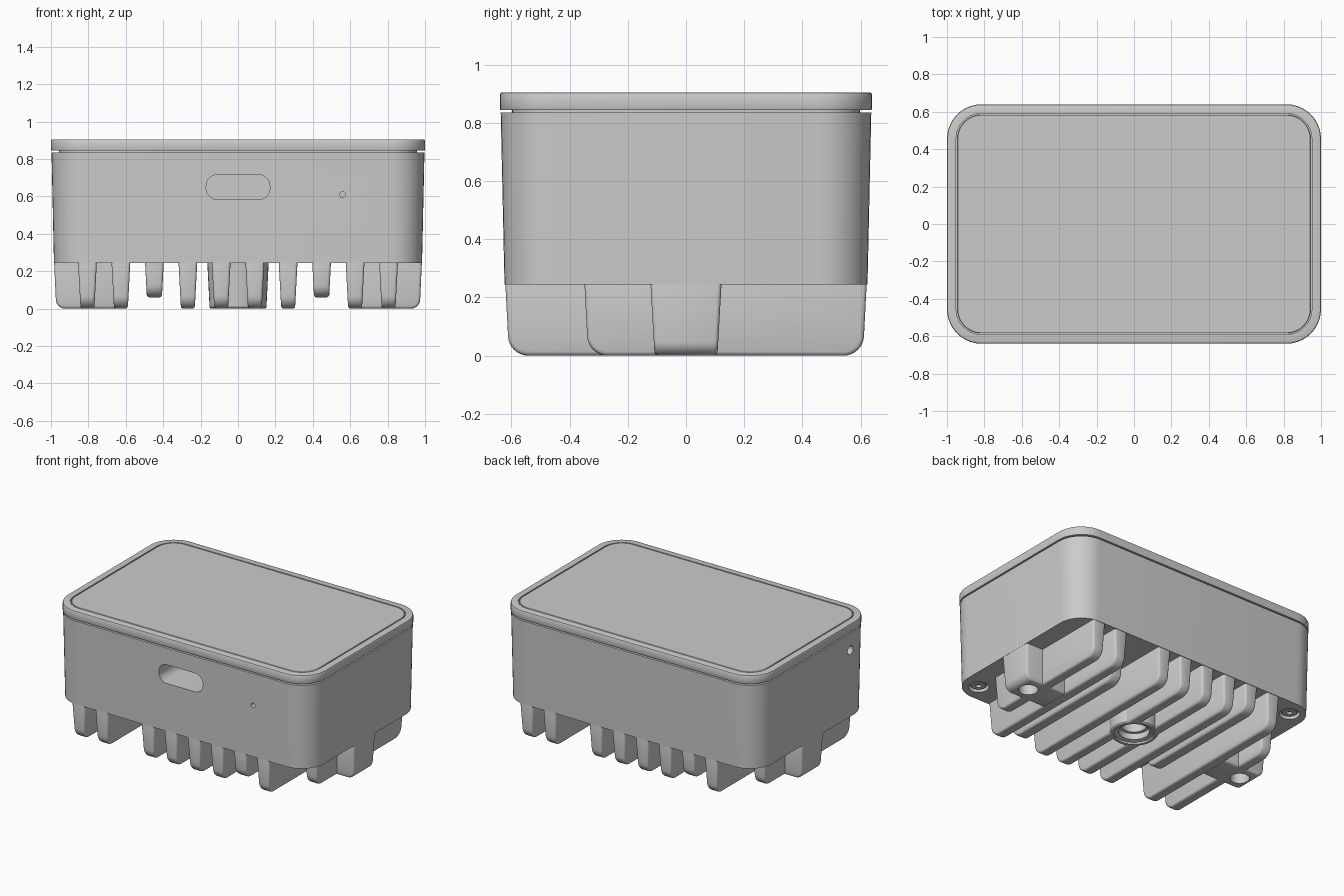
import bpy, bmesh
from math import pi, sin, cos, radians

cube = bpy.data.objects.get("Cube")
if cube:
    bpy.data.objects.remove(cube, do_unlink=True)

grey = bpy.data.materials.new("matte_grey")
grey.use_nodes = True
grey.diffuse_color = (0.6, 0.6, 0.6, 1)
grey.node_tree.nodes["Principled BSDF"].inputs["Base Color"].default_value = (0.6, 0.6, 0.6, 1)

FLOOR = 0.245   # underside of the case, where the fins start
SINK = 0.265    # fins run slightly into the case


def make(name, bm):
    bmesh.ops.recalc_face_normals(bm, faces=bm.faces)
    mesh = bpy.data.meshes.new(name)
    bm.to_mesh(mesh)
    bm.free()
    mesh.materials.append(grey)
    obj = bpy.data.objects.new(name, mesh)
    bpy.context.collection.objects.link(obj)
    return obj


def select(obj):
    bpy.ops.object.select_all(action='DESELECT')
    obj.select_set(True)
    bpy.context.view_layer.objects.active = obj


def smooth(obj):
    select(obj)
    bpy.ops.object.shade_smooth_by_angle(angle=radians(32))


def skin(name, rings):
    """Join matching rings of points and cap both ends."""
    bm = bmesh.new()
    loops = [[bm.verts.new(p) for p in ring] for ring in rings]
    n = len(loops[0])
    for low, high in zip(loops, loops[1:]):
        for i in range(n):
            j = (i + 1) % n
            bm.faces.new((low[i], low[j], high[j], high[i]))
    bm.faces.new(loops[0])
    bm.faces.new(loops[-1])
    return make(name, bm)


def rounded(hx, hy, r, steps=10):
    points = []
    for k, (sx, sy) in enumerate([(1, 1), (-1, 1), (-1, -1), (1, -1)]):
        for i in range(steps + 1):
            a = (k + i / steps) * pi / 2
            points.append((sx * (hx - r) + r * cos(a), sy * (hy - r) + r * sin(a)))
    return points


def case_part(name, layers):
    """Stack of rounded rectangles, each given as (inset, height)."""
    return skin(name, [[(x, y, z) for x, y in rounded(1 - d, 0.64 - d, 0.185 - d)]
                       for d, z in layers])


def turned(name, x, y, profile, sides=40):
    """Round part standing on z, from (radius, height) pairs."""
    return skin(name, [[(x + r * cos(2 * pi * i / sides), y + r * sin(2 * pi * i / sides), z)
                        for i in range(sides)] for r, z in profile])


def cut(targets, cutter):
    for obj in targets:
        select(obj)
        mod = obj.modifiers.new("cut", 'BOOLEAN')
        mod.operation = 'DIFFERENCE'
        mod.solver = 'EXACT'
        mod.object = cutter
        bpy.ops.object.modifier_apply(modifier=mod.name)
    bpy.data.objects.remove(cutter, do_unlink=True)


def rib(name, along, start, end, centre, root, tip, bottom=0.0, r=0.07):
    """Drafted rib with rounded lower corners, along 'x' or 'y'."""
    outline = [(start, SINK), (start + 0.01, bottom + r)]
    for side, first in ((start + 0.01 + r, pi), (end - 0.01 - r, 1.5 * pi)):
        for i in range(1 if first == pi else 0, 9):
            a = first + i * pi / 16
            outline.append((side + r * cos(a), bottom + r + r * sin(a)))
    outline.append((end, SINK))
    rings = []
    for s in (-1, 1):
        ring = []
        for a, z in outline:
            w = centre + s * (tip + (root - tip) * z / FLOOR)
            ring.append((a, w, z) if along == 'x' else (w, a, z))
        rings.append(ring)
    obj = skin(name, rings)
    select(obj)
    mod = obj.modifiers.new("soft_edges", 'BEVEL')
    mod.width = 0.014
    mod.segments = 3
    mod.limit_method = 'ANGLE'
    mod.angle_limit = radians(40)
    bpy.ops.object.modifier_apply(modifier=mod.name)
    return obj


# Case, neck and lid
body = case_part("case_body", [(0.016, FLOOR), (0.003, 0.835)])
neck = case_part("lid_gap_neck", [(0.042, 0.82), (0.042, 0.86)])
lid = case_part("lid_frame", [(0.002, 0.845), (0, 0.85), (0, 0.897), (0.003, 0.903), (0.008, 0.905),
                              (0.049, 0.905), (0.049, 0.892)])
panel = case_part("top_panel", [(0.056, 0.885), (0.056, 0.903), (0.058, 0.905)])

# Port, pin hole and side hole in the case
port = skin("port_cutter", [[(x, y, z + 0.65) for x, z in rounded(0.17, 0.066, 0.06)]
                            for y in (-0.8, -0.3)])
cut([body], port)


def side_hole(axis, place, height, radius, near, far):
    rings = []
    for d in (near, far):
        ring = [(place + radius * cos(i * pi / 12), d, height + radius * sin(i * pi / 12))
                for i in range(24)]
        rings.append(ring if axis == 'y' else [(y, x, z) for x, y, z in ring])
    cut([body], skin("hole_cutter", rings))


side_hole('y', 0.56, 0.61, 0.016, -0.8, -0.55)
side_hole('x', -0.4, 0.72, 0.03, -1.1, -0.85)

# Cooling fins; the layout repeats when turned half a circle
solids = []
for s, side in ((1, "left"), (-1, "right")):
    layout = [("inner", 0.09, -0.622, 0.622, 0), ("middle", 0.268, -0.622, 0.622, 0),
              ("short", 0.447, -0.622, 0.37, 0.06), ("long", 0.626, -0.622, 0.622, 0),
              ("outer", 0.805, -0.35, 0.622, 0)]
    for label, x, y0, y1, low in layout:
        ends = sorted((s * y0, s * y1))
        solids.append(rib(f"{side}_{label}_fin", 'y', *ends, s * x, 0.05, 0.037, low))

    # Side mounting tab
    ends = sorted((s * 0.61, s * 0.984))
    solids.append(rib(f"{side}_mounting_tab", 'x', *ends, 0, 0.122, 0.108, 0, 0.05))

# Centre boss
solids.append(turned("centre_boss", 0, 0, [(0.145, 0), (0.152, 0.008), (0.165, SINK)]))

# Mounting holes
cut(solids, turned("centre_cutter", 0, 0, [(0.13, -0.02), (0.125, 0.012), (0.098, 0.018),
                                           (0.098, 0.06), (0.08, 0.062), (0.08, 0.2)]))
for s in (1, -1):
    cut(solids, turned("tab_cutter", s * 0.87, 0, [(0.062, -0.02), (0.058, 0.1)]))

    # Corner screws in shallow wells
    x, y = s * 0.86, s * -0.5
    cut([body], turned("well_cutter", x, y, [(0.068, FLOOR - 0.02), (0.062, FLOOR + 0.03)]))
    turned("corner_screw", x, y, [(0.018, FLOOR + 0.025), (0.018, FLOOR + 0.008),
                                  (0.045, FLOOR + 0.008), (0.05, FLOOR + 0.012),
                                  (0.05, FLOOR + 0.04)])

for obj in list(bpy.context.scene.objects):
    if obj.type == 'MESH':
        smooth(obj)
